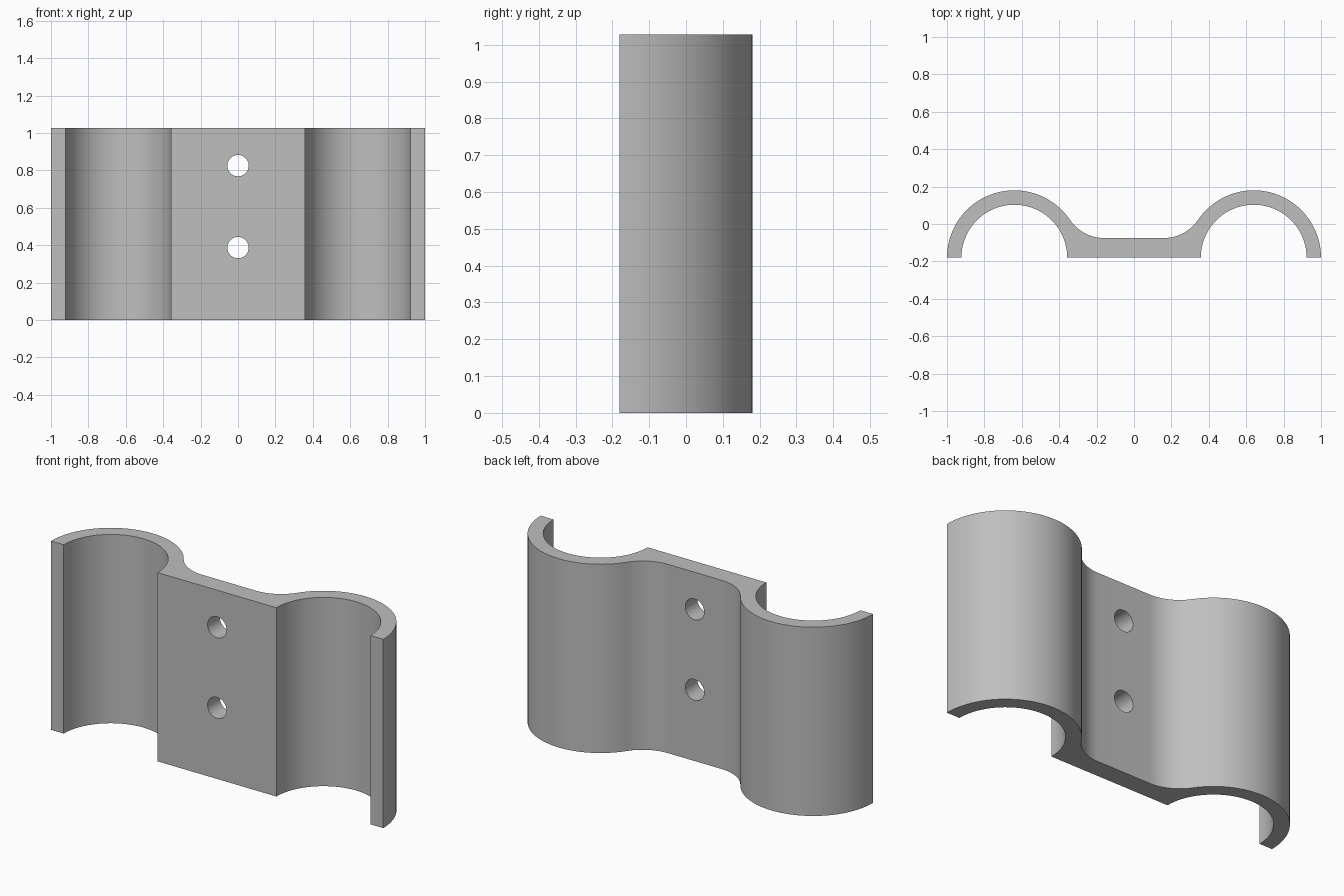
import bpy, bmesh
from math import atan2, degrees, radians, cos, sin, hypot
from mathutils import Matrix, Vector

default = bpy.data.objects.get("Cube")
if default:
    bpy.data.objects.remove(default, do_unlink=True)

HEIGHT = 1.027
FRONT, WEB_BACK = -0.18, -0.075       # faces of the flat centre web
SADDLE_X, OUTER, INNER = 0.64, 0.36, 0.283
FLAT_END = 0.16                       # where the web starts curving into a saddle
HOLE_R, HOLE_HEIGHTS = 0.057, (0.387, 0.825)

grey = bpy.data.materials.new("plain grey")
grey.use_nodes = True
colour = (0.52, 0.52, 0.52, 1)
grey.diffuse_color = colour
grey.node_tree.nodes["Principled BSDF"].inputs["Base Color"].default_value = colour


def arc(cx, cy, r, start, end, steps):
    angles = [radians(start + (end - start) * i / steps) for i in range(steps + 1)]
    return [(cx + r * cos(a), cy + r * sin(a)) for a in angles]


def make_object(name, bm):
    mesh = bpy.data.meshes.new(name)
    bmesh.ops.recalc_face_normals(bm, faces=bm.faces[:])
    bm.to_mesh(mesh)
    bm.free()
    mesh.materials.append(grey)
    obj = bpy.data.objects.new(name, mesh)
    bpy.context.collection.objects.link(obj)
    return obj


# Fillet tangent to both the web and the outer saddle arc
dx, drop = SADDLE_X - FLAT_END, WEB_BACK - FRONT
fillet_r = (dx**2 + drop**2 - OUTER**2) / (2 * (OUTER - drop))
fillet_y = WEB_BACK + fillet_r
touch = degrees(atan2(fillet_y - FRONT, -dx))

# Half profile from the front of the web, around the saddle, back to the web
half = arc(SADDLE_X, FRONT, INNER, 180, 0, 40)
half += arc(SADDLE_X, FRONT, OUTER, 0, touch, 36)
half += arc(FLAT_END, fillet_y, fillet_r, touch - 180, -90, 14)[1:]
profile = half + [(-x, y) for x, y in reversed(half)]

# Double saddle clamp body
bm = bmesh.new()
base = bm.faces.new([bm.verts.new((x, y, 0)) for x, y in profile])
top = bmesh.ops.extrude_face_region(bm, geom=[base])["geom"]
bmesh.ops.translate(bm, vec=Vector((0, 0, HEIGHT)),
                    verts=[v for v in top if isinstance(v, bmesh.types.BMVert)])
clamp = make_object("clamp_body", bm)

# Two screw holes through the web
bm = bmesh.new()
for z in HOLE_HEIGHTS:
    place = Matrix.Translation((0, (FRONT + WEB_BACK) / 2, z)) @ Matrix.Rotation(radians(90), 4, "X")
    bmesh.ops.create_cone(bm, cap_ends=True, segments=48, radius1=HOLE_R,
                          radius2=HOLE_R, depth=0.3, matrix=place)
cutter = make_object("hole_cutter", bm)
cutter.hide_render = True

bpy.ops.object.select_all(action="DESELECT")
clamp.select_set(True)
bpy.context.view_layer.objects.active = clamp
cut = clamp.modifiers.new("screw_holes", "BOOLEAN")
cut.operation, cut.solver, cut.object = "DIFFERENCE", "EXACT", cutter
bpy.ops.object.modifier_apply(modifier=cut.name)
bpy.data.objects.remove(cutter, do_unlink=True)
bpy.ops.object.shade_smooth_by_angle(angle=radians(30))
